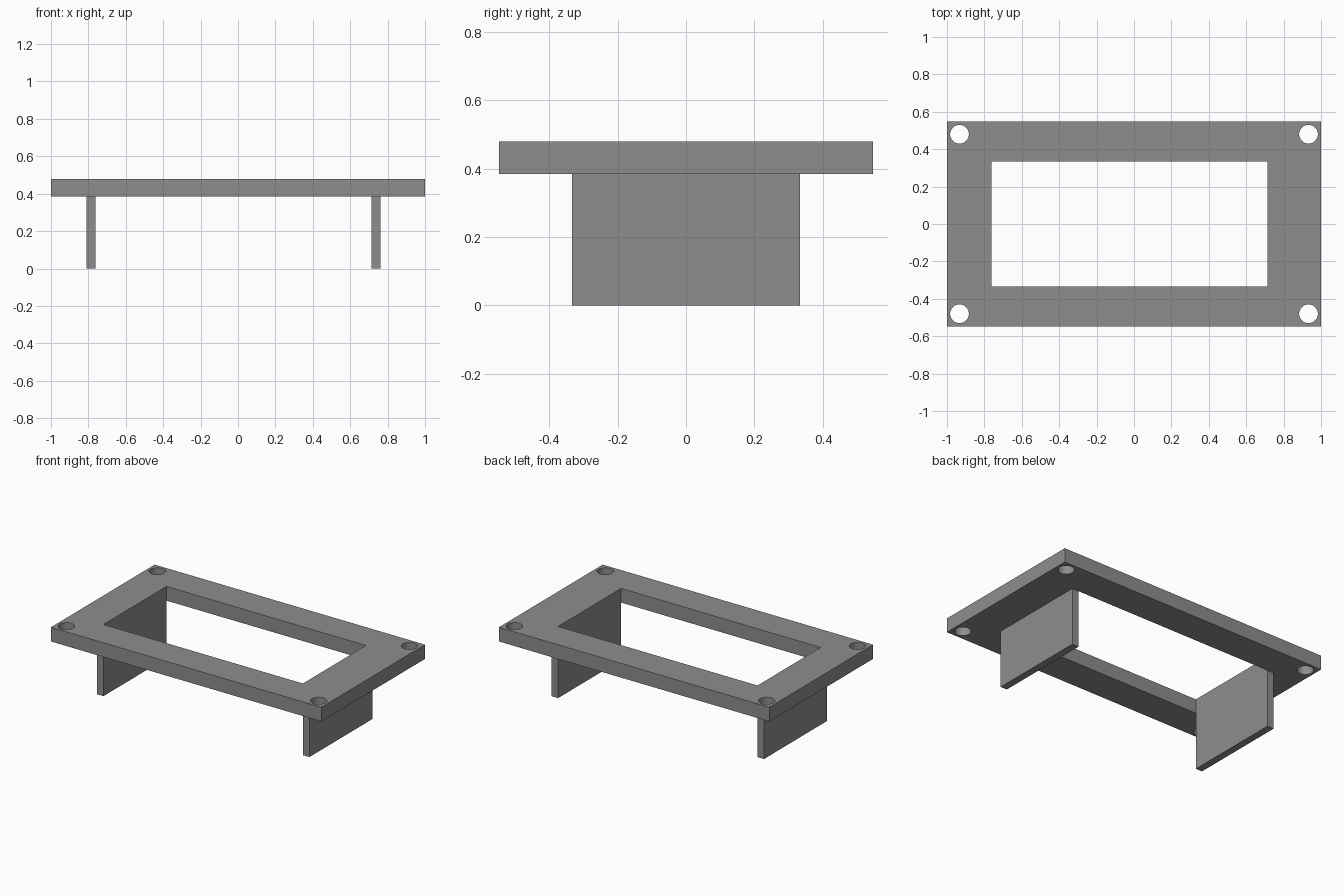
import bpy

if "Cube" in bpy.data.objects:
    bpy.data.objects.remove(bpy.data.objects["Cube"])

grey = bpy.data.materials.new("mid grey")
grey.diffuse_color = (0.27, 0.27, 0.27, 1)
grey.use_nodes = True
grey.node_tree.nodes["Principled BSDF"].inputs["Base Color"].default_value = grey.diffuse_color


def box(name, x0, x1, y0, y1, z0, z1):
    bpy.ops.mesh.primitive_cube_add(
        size=1, location=((x0 + x1) / 2, (y0 + y1) / 2, (z0 + z1) / 2))
    ob = bpy.context.object
    ob.name = name
    ob.scale = (x1 - x0, y1 - y0, z1 - z0)
    bpy.ops.object.transform_apply(location=True, rotation=False, scale=True)
    ob.data.materials.append(grey)
    return ob


def cut(target, cutter):
    mod = target.modifiers.new("cut", 'BOOLEAN')
    mod.operation = 'DIFFERENCE'
    mod.solver = 'EXACT'
    mod.object = cutter
    bpy.context.view_layer.objects.active = target
    bpy.ops.object.modifier_apply(modifier=mod.name)
    bpy.data.objects.remove(cutter, do_unlink=True)


PLATE_BOTTOM, PLATE_TOP = 0.384, 0.479
INNER_LEFT, INNER_RIGHT, INNER_Y = -0.762, 0.713, 0.333
WALL = 0.048

# Rectangular frame with its slightly offset opening
frame = box("frame_plate", -1, 1, -0.548, 0.548, PLATE_BOTTOM, PLATE_TOP)
cut(frame, box("opening_cutter", INNER_LEFT, INNER_RIGHT, -INNER_Y, INNER_Y, 0.2, 0.7))

# Round screw holes in the four corners
for sx in (-1, 1):
    for sy in (-1, 1):
        bpy.ops.mesh.primitive_cylinder_add(
            vertices=48, radius=0.05, depth=0.5, location=(sx * 0.933, sy * 0.48, 0.43))
        hole = bpy.context.object
        hole.data.materials.append(grey)
        cut(frame, hole)

bpy.ops.object.select_all(action='DESELECT')
frame.select_set(True)
bpy.context.view_layer.objects.active = frame
bpy.ops.object.shade_smooth_by_angle()

# Upright tabs hanging below the two short sides of the opening
box("left_tab", INNER_LEFT - WALL, INNER_LEFT, -INNER_Y, INNER_Y, 0, PLATE_BOTTOM)
box("right_tab", INNER_RIGHT, INNER_RIGHT + WALL, -INNER_Y, INNER_Y, 0, PLATE_BOTTOM)
